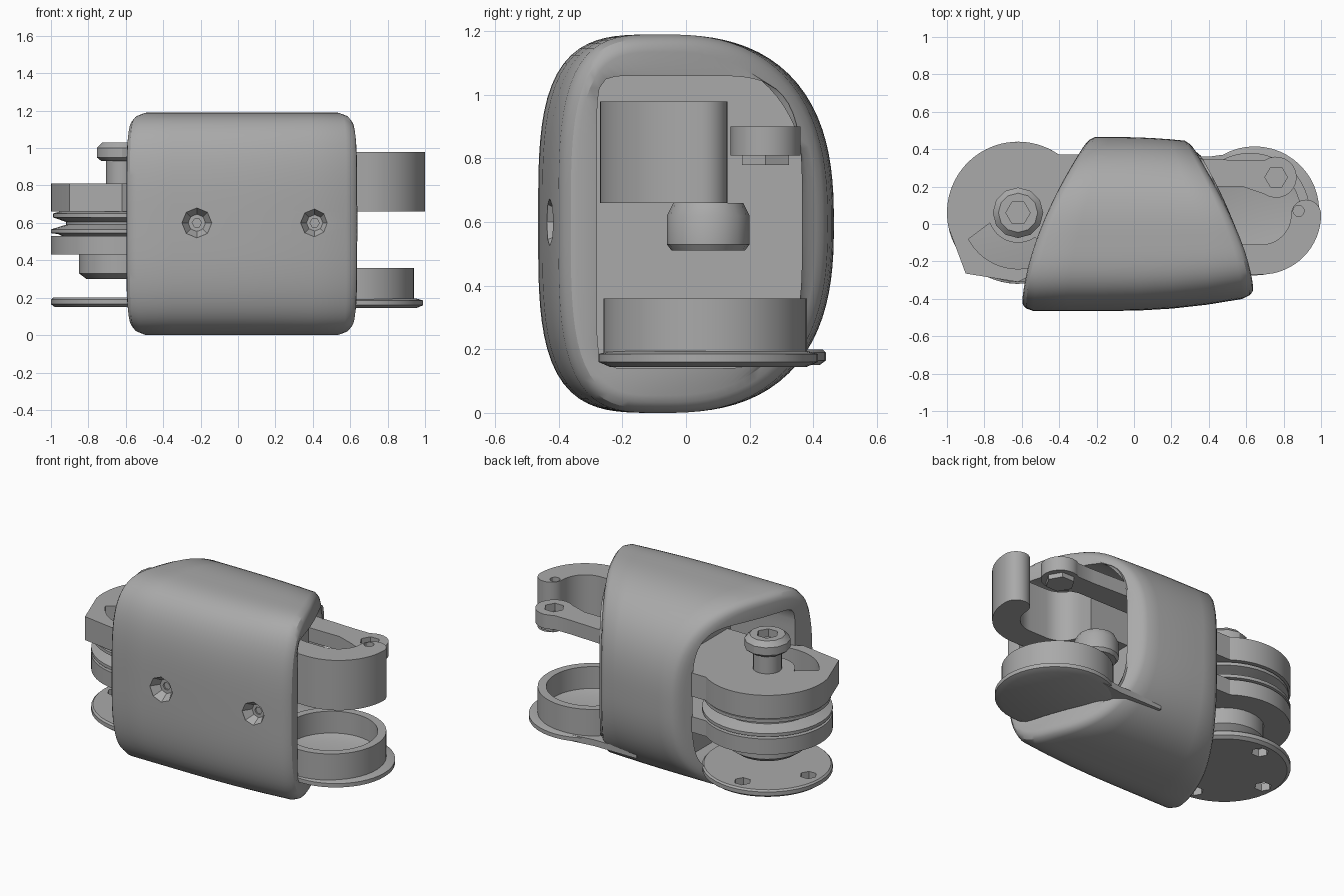
import bpy, bmesh
from math import sin, cos, pi, radians
from mathutils import Matrix

cube = bpy.data.objects.get("Cube")
if cube:
    bpy.data.objects.remove(cube)

grey = bpy.data.materials.new("neutral grey")
grey.use_nodes = True
GREY = (0.4, 0.4, 0.4, 1)
grey.diffuse_color = GREY
grey.node_tree.nodes["Principled BSDF"].inputs["Base Color"].default_value = GREY


def finish(bm, name, angle=30):
    bmesh.ops.recalc_face_normals(bm, faces=bm.faces)
    mesh = bpy.data.meshes.new(name)
    bm.to_mesh(mesh)
    bm.free()
    mesh.materials.append(grey)
    ob = bpy.data.objects.new(name, mesh)
    bpy.context.collection.objects.link(ob)
    shade(ob, angle)
    return ob


def shade(ob, angle=30):
    bpy.ops.object.select_all(action='DESELECT')
    ob.select_set(True)
    bpy.context.view_layer.objects.active = ob
    bpy.ops.object.shade_smooth_by_angle(angle=radians(angle))


def rings_to_mesh(bm, rings, loop=False):
    rows = [[bm.verts.new(p) for p in ring] for ring in rings]
    pairs = list(zip(rows, rows[1:] + rows[:1])) if loop else list(zip(rows, rows[1:]))
    for a, b in pairs:
        for i in range(len(a)):
            j = (i + 1) % len(a)
            bm.faces.new((a[i], a[j], b[j], b[i]))
    if not loop:
        bm.faces.new(rows[0])
        bm.faces.new(rows[-1])


def arc(cx, cy, r, a0, a1, n=16):
    step = radians(a1 - a0) / n
    return [(cx + r * cos(radians(a0) + i * step), cy + r * sin(radians(a0) + i * step))
            for i in range(n + 1)]


def prism(name, outline, z0, z1):
    bm = bmesh.new()
    rings_to_mesh(bm, [[(x, y, z) for x, y in outline] for z in (z0, z1)])
    return finish(bm, name)


def lathe(name, x, y, profile, sides=40, to_front=False, z=0):
    """Solid of revolution from (radius, height) pairs, optionally pointing at -y."""
    bm = bmesh.new()
    rings_to_mesh(bm, [[(r * cos(2 * pi * i / sides), r * sin(2 * pi * i / sides), h)
                        for i in range(sides)] for r, h in profile])
    if to_front:
        bm.transform(Matrix.Rotation(pi / 2, 4, 'X'))
    bm.transform(Matrix.Translation((x, y, z)))
    return finish(bm, name)


def cut(ob, *cutters):
    for c in cutters:
        mod = ob.modifiers.new("cut", 'BOOLEAN')
        mod.object, mod.operation, mod.solver = c, 'DIFFERENCE', 'EXACT'
        bpy.ops.object.select_all(action='DESELECT')
        bpy.context.view_layer.objects.active = ob
        bpy.ops.object.modifier_apply(modifier=mod.name)
        bpy.data.objects.remove(c)
    shade(ob)


# Housing: rounded tube with curved slanting ends
def oval(cy, cz, front, back, b, n_front, n_back, count=96):
    pts = []
    for i in range(count):
        t = 2 * pi * (i + 0.5) / count
        c, s = cos(t), sin(t)
        n, a = (n_back, back) if c > 0 else (n_front, front)
        r = (abs(c) ** n + abs(s) ** n) ** (-1 / n)
        pts.append((cy + a * r * c, cz + b * r * s))
    return pts


def cavity(grow=0):
    return oval(0.04, 0.6, 0.32 + grow, 0.325 + grow, 0.46 + grow, 14, 4)


def end_x(y, u):
    k = max(0, (y + 0.46) / 0.92) ** 1.7
    left, right = -0.6 + 0.36 * k, 0.64 - 0.34 * k
    return left + (right - left) * u


def outer_section(u, inset):
    ring = []
    for y, z in oval(-0.08, 0.595, 0.385 - inset, 0.545 - inset, 0.595 - inset, 3.5, 2.6):
        x = end_x(y, u)
        ring.append((x, y * (1 - max(0, x + 0.1) ** 2 * 0.3), z))
    return ring


bm = bmesh.new()
half = [(0, 0.055), (0.004, 0.033), (0.018, 0.014), (0.05, 0), (0.2, 0), (0.35, 0), (0.5, 0)]
stations = half + [(1 - u, i) for u, i in half[-2::-1]]
rings = [outer_section(u, i) for u, i in stations]
rings += [[(end_x(y, u), y, z) for y, z in cavity()] for u in (1, 0.75, 0.5, 0.25, 0)]
rings_to_mesh(bm, rings, loop=True)
housing = finish(bm, "housing", 35)

# Screw recesses and socket screws in the front wall
for i, (x, y, r) in enumerate([(-0.22, -0.4, 0.08), (0.41, -0.37, 0.075)]):
    cut(housing, lathe("recess_cutter", x, y, [(r * 0.5, 0), (r, 0.06), (r, 0.2)], 8, True, 0.6))
    screw = lathe("front_screw_%d" % (i + 1), x, y + 0.02, [(0.045, -0.05), (0.045, 0.03)], 16, True, 0.6)
    cut(screw, lathe("socket_cutter", x, y, [(0.025, -0.02), (0.025, 0.1)], 6, True, 0.6))

# Inner core closing the middle of the housing
bm = bmesh.new()
rings_to_mesh(bm, [[(x, y, z) for y, z in cavity(0.005)] for x in (-0.12, 0.15)])
finish(bm, "inner_core")

# Right end: half-ring hook with a pin hole
hook = (arc(0.68, 0.05, 0.32, -90, 0) + arc(0.92, 0.05, 0.08, 0, 180)[1:]
        + arc(0.68, 0.05, 0.16, 0, -90)[1:] + arc(0.56, 0.03, 0.14, -90, -180, 8)
        + [(0.42, 0.12), (0.1, 0.12), (0.1, -0.27)])
hook_ob = prism("hook", hook, 0.66, 0.98)
cut(hook_ob, lathe("pin_cutter", 0.88, 0.07, [(0.03, 0.85), (0.03, 1.1)], 12))

# Right end: link arm with a hex socket and nut
link = arc(0.76, 0.25, 0.11, -125, 125) + [(0.58, 0.34), (0.1, 0.36), (0.1, 0.2), (0.58, 0.2)]
link_ob = prism("link_arm", link, 0.81, 0.9)
cut(link_ob, lathe("hex_cutter", 0.76, 0.25, [(0.06, 0.85), (0.06, 1)], 6))
lathe("link_nut", 0.76, 0.25, [(0.085, 0.78), (0.085, 0.815)], 6)

# Right end: lower cup, flange with tab, and inner stud
lathe("cup", 0.62, 0.06, [(0.32, 0.18), (0.32, 0.36), (0.27, 0.36), (0.27, 0.22), (0.2, 0.2)], 48)
lathe("cup_flange", 0.645, 0.07, [(0.31, 0.145), (0.345, 0.16), (0.345, 0.185), (0.31, 0.195)], 48)
prism("cup_tab", [(0.1, -0.25), (0.62, -0.25), (0.62, 0.39), (0.4, 0.36), (0.1, 0.36)], 0.15, 0.19)
lathe("inner_stud", 0.34, 0.07, [(0.115, 0.51), (0.13, 0.53), (0.13, 0.62), (0.11, 0.66)], 16)

# Left end: stacked plates with tabs reaching into the housing
PX, PY, R = -0.62, 0.06, 0.38
TAB = [(-0.1, -0.25), (-0.1, 0.37)]
upper = prism("upper_plate", arc(PX, PY, R, 55, 192, 28) + [(-0.9, -0.265), (-0.62, -0.31), (-0.5, -0.25)] + TAB,
              0.66, 0.81)
slot = arc(PX, PY, 0.3, 208, 305) + arc(PX, PY, 0.16, 305, 200)
cut(upper, prism("slot_cutter", slot, 0.5, 1))
prism("lower_plate", arc(PX, PY, R, 55, 300, 40) + TAB, 0.43, 0.53)
lathe("grooved_pulley", PX, PY, [(0.3, 0.52), (0.34, 0.54), (R, 0.545), (R, 0.565), (0.3, 0.59),
                                 (0.3, 0.605), (0.37, 0.63), (0.37, 0.65), (0.3, 0.67)], 40)
lathe("lower_hub", PX, PY, [(0.19, 0.3), (0.23, 0.33), (0.23, 0.44)], 32)

# Left end: base disc with three holes
base = lathe("base_disc", PX, PY, [(0.36, 0.15), (R, 0.165), (R, 0.19), (0.37, 0.2)], 40)
for a in (95, 180, 265):
    t = radians(a)
    cut(base, lathe("hole_cutter", PX + 0.29 * cos(t), PY + 0.29 * sin(t), [(0.05, 0.1), (0.05, 0.3)], 6))

# Left end: post with a socket bolt head
lathe("bolt_post", PX, PY, [(0.085, 0.8), (0.085, 0.94)], 20)
head = lathe("bolt_head", PX, PY, [(0.11, 0.93), (0.135, 0.95), (0.135, 1.0), (0.105, 1.03)], 12)
cut(head, lathe("head_cutter", PX, PY, [(0.065, 0.98), (0.065, 1.2)], 6))
